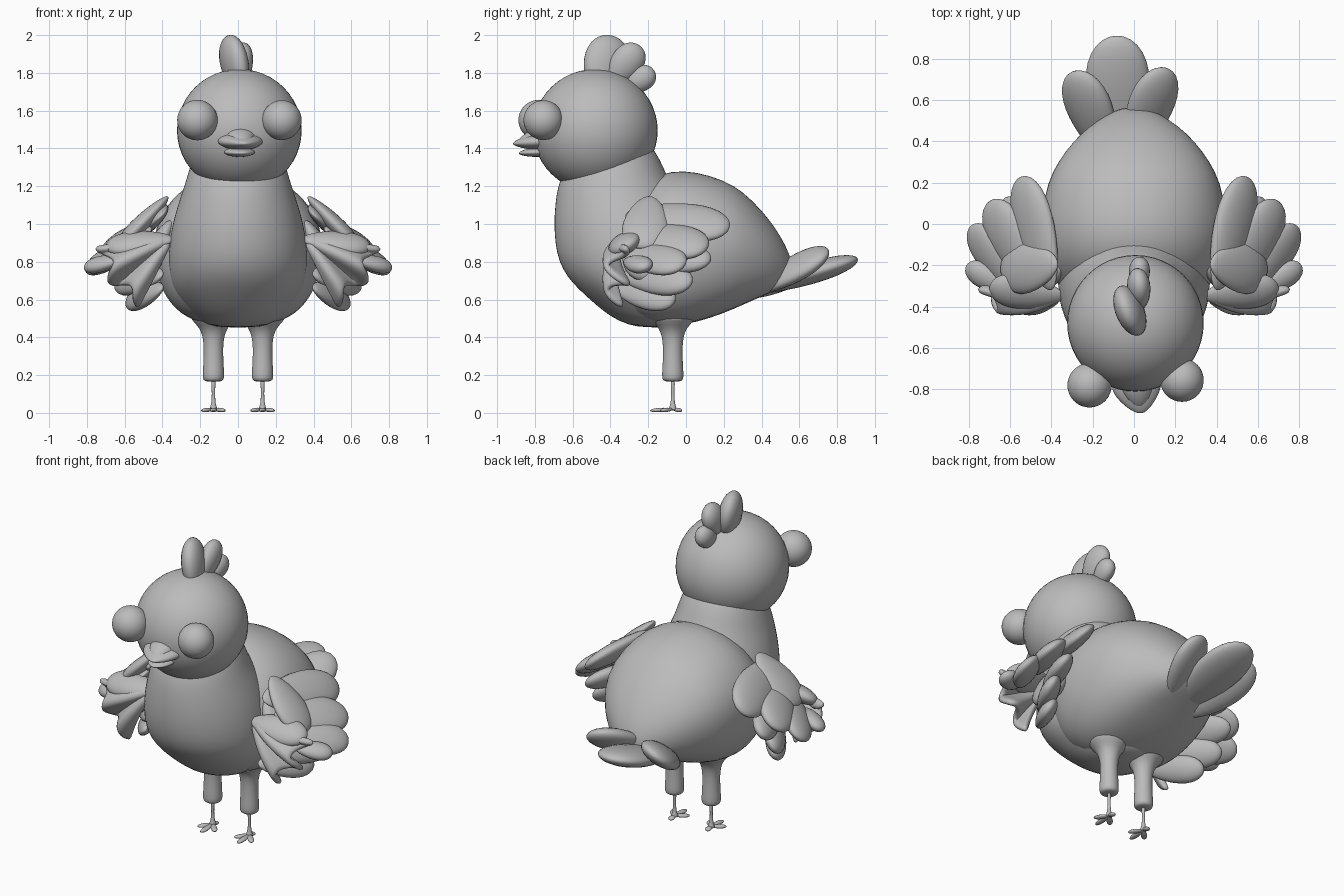
import bpy, bmesh
from math import sin, cos, pi, radians
from mathutils import Vector, Matrix

if "Cube" in bpy.data.objects:
    bpy.data.objects.remove(bpy.data.objects["Cube"])

grey = bpy.data.materials.new("plain grey")
grey.use_nodes = True
colour = (0.5, 0.5, 0.5, 1)
grey.diffuse_color = colour
grey.node_tree.nodes["Principled BSDF"].inputs["Base Color"].default_value = colour


def finish(name, bm, subdivide=0):
    bmesh.ops.recalc_face_normals(bm, faces=bm.faces)
    for face in bm.faces:
        face.smooth = True
    mesh = bpy.data.meshes.new(name)
    bm.to_mesh(mesh)
    bm.free()
    mesh.materials.append(grey)
    obj = bpy.data.objects.new(name, mesh)
    bpy.context.collection.objects.link(obj)
    if subdivide:
        mod = obj.modifiers.new("smooth", 'SUBSURF')
        mod.levels = mod.render_levels = subdivide
    return obj


def ball(name, centre, size):
    bm = bmesh.new()
    bmesh.ops.create_uvsphere(bm, u_segments=48, v_segments=24, radius=1)
    bm.transform(Matrix.Translation(centre) @ Matrix.Diagonal((*size, 1)))
    return finish(name, bm)


def feather(name, base, tip, half_width, half_thick, normal, taper=0.25):
    """Flattened teardrop running from base to tip, facing along normal."""
    base, tip = Vector(base), Vector(tip)
    along = (tip - base).normalized()
    across = Vector(normal).cross(along).normalized()
    up = along.cross(across)
    bm = bmesh.new()
    bmesh.ops.create_uvsphere(bm, u_segments=24, v_segments=16, radius=1)
    half = (tip - base).length / 2
    middle = (base + tip) / 2
    for v in bm.verts:
        x, y, z = v.co
        k = 1 + taper * z
        v.co = middle + across * x * half_width * k + up * y * half_thick * k + along * z * half
    return finish(name, bm)


def skin(name, loops, subdivide=1):
    """Join equal loops of points into a capped, smoothed tube."""
    bm = bmesh.new()
    loops = [[bm.verts.new(p) for p in loop] for loop in loops]
    sides = len(loops[0])
    for low, high in zip(loops, loops[1:]):
        for i in range(sides):
            j = (i + 1) % sides
            bm.faces.new((low[i], low[j], high[j], high[i]))
    bm.faces.new(loops[0])
    bm.faces.new(loops[-1])
    return finish(name, bm, subdivide)


def loft(name, rings, sides=24):
    """Stack of level ellipses: centre x, front y, back y, half width, z."""
    turns = [2 * pi * i / sides for i in range(sides)]
    return skin(name, [[(cx + w * cos(a), (f + b) / 2 + (b - f) / 2 * sin(a), z) for a in turns]
                       for cx, f, b, w, z in rings])


def rear_section(y, width, bottom, top, sides=32):
    """Upright cross-section, rounded above and fuller below."""
    points = []
    for i in range(sides):
        a = 2 * pi * i / sides
        c, s = cos(a), sin(a)
        if s < 0:
            c = abs(c) ** 0.65 * (1 if c > 0 else -1)
        points.append((width * c, y, (bottom + top) / 2 + (top - bottom) / 2 * s))
    return points


# Chest and neck rising into the head
chest_rings = [(-.25, -.02, .12, .45), (-.36, .05, .20, .485), (-.44, .08, .26, .54),
               (-.51, .10, .31, .60), (-.575, .10, .345, .66), (-.63, .10, .36, .72),
               (-.675, .10, .37, .80), (-.695, .08, .365, .90), (-.70, .05, .348, 1.0),
               (-.695, .0, .32, 1.1), (-.68, -.07, .285, 1.2), (-.655, -.10, .268, 1.26),
               (-.63, -.12, .255, 1.30), (-.60, -.15, .23, 1.37), (-.56, -.25, .18, 1.5)]
loft("chest", [(0, f, b, w, z) for f, b, w, z in chest_rings], 32)

# Broad rear body narrowing to the tail
rear_rings = [(-.42, .24, .62, .95), (-.32, .36, .52, 1.12), (-.2, .425, .465, 1.24),
              (-.08, .45, .455, 1.285), (.05, .45, .475, 1.28), (.2, .42, .525, 1.235),
              (.3, .37, .57, 1.175), (.4, .295, .615, 1.075), (.47, .22, .645, .985),
              (.53, .13, .675, .885), (.565, .05, .70, .79)]
skin("rear_body", [rear_section(*ring) for ring in rear_rings])

# Head, bulging eyes and beak
ball("head", (.007, -.48, 1.495), (.33, .33, .325))
ball("right_eye", (-.215, -.78, 1.55), (.107,) * 3)
ball("left_eye", (.232, -.755, 1.55), (.105,) * 3)
feather("upper_beak", (.0, -.70, 1.445), (.037, -.915, 1.425), .112, .042, (0, 0, 1), -.4)
feather("upper_beak_ridge", (.005, -.71, 1.475), (.03, -.89, 1.43), .075, .05, (0, 0, 1), -.35)
feather("lower_beak", (.0, -.70, 1.385), (.02, -.885, 1.375), .08, .025, (0, 0, 1), -.2)

# Comb of three lobes
feather("front_comb", (.02, -.46, 1.70), (-.055, -.385, 1.995), .125, .066, (1, .35, .1), .1)
feather("middle_comb", (.02, -.40, 1.74), (.025, -.245, 1.945), .085, .055, (1, .2, 0), .2)
feather("back_comb", (.02, -.32, 1.71), (.03, -.17, 1.815), .065, .05, (1, 0, 0), .2)

# Tail fan
feather("middle_tail_feather", (-.07, .34, .64), (-.085, .91, .815), .15, .055, (0, -.3, 1))
feather("right_tail_feather", (-.13, .32, .62), (-.28, .74, .83), .12, .055, (-.5, -.4, 1))
feather("left_tail_feather", (.0, .34, .64), (.145, .755, .855), .12, .055, (.5, -.4, 1))

# Wing feathers on the model's left: base, tip, half width, half thickness, normal
wing = [((.40, -.32, 1.05), (.545, .23, .98), .125, .05, (.75, 0, .7)),
        ((.47, -.30, .96), (.70, .11, .87), .12, .05, (.6, -.2, .75)),
        ((.55, -.33, .86), (.79, -.01, .78), .10, .045, (.6, -.3, .7)),
        ((.42, -.30, .83), (.62, .13, .81), .09, .05, (.7, -.2, .6)),
        ((.40, -.34, .73), (.64, .03, .69), .09, .05, (.8, -.3, .5)),
        ((.40, -.37, .66), (.58, -.06, .59), .08, .045, (.8, -.3, .5)),
        ((.34, -.35, .92), (.70, -.31, .88), .09, .05, (0, -.6, 1)),
        ((.37, -.19, 1.145), (.64, -.23, .87), .12, .045, (.75, 0, .7)),
        ((.35, -.20, 1.02), (.52, -.22, .70), .12, .06, (1, 0, .4)),
        ((.62, -.32, .81), (.81, -.20, .77), .06, .04, (.2, -.4, 1))]


def ruffle(name, side):
    """Pleated fan hanging across the front of the wing."""
    bm = bmesh.new()
    steps, rows = 24, 6
    grid = []
    for i in range(steps + 1):
        t = i / steps
        angle = radians(-6 - 58 * t)
        reach = .35 + .04 * cos(t * 4 * pi)
        row = []
        for j in range(rows + 1):
            u = j / rows
            r = .02 + reach * u
            y = -.36 - .03 * sin(pi * u) + .06 * u * sin(t * 4 * pi + .6)
            row.append(bm.verts.new((side * (.355 + r * cos(angle)), y, .92 + r * sin(angle))))
        grid.append(row)
    for a, b in zip(grid, grid[1:]):
        for j in range(rows):
            bm.faces.new((a[j], a[j + 1], b[j + 1], b[j]))
    obj = finish(name, bm)
    thick = obj.modifiers.new("thickness", 'SOLIDIFY')
    thick.thickness, thick.offset = .04, 0
    soft = obj.modifiers.new("smooth", 'SUBSURF')
    soft.levels = soft.render_levels = 1


leg_rings = [(.035, .165), (.055, .172), (.058, .20), (.053, .27), (.051, .35),
             (.058, .41), (.075, .45), (.11, .485), (.15, .54)]
shank_rings = [(.03, .012), (.016, .03), (.009, .07), (.009, .13), (.014, .18)]
toes = [(-.062, -.135), (0, -.19), (.062, -.135), (0, -.02)]

for label, side in (("left", 1), ("right", -1)):
    def flip(p):
        return (p[0] * side, p[1], p[2])

    # Wing
    for n, (base, tip, width, thick, normal) in enumerate(wing, 1):
        feather(f"{label}_wing_feather_{n}", flip(base), flip(tip), width, thick, flip(normal))
    ruffle(f"{label}_wing_ruffle", side)

    # Leg, shank and toes
    x, y = side * .13, -.07
    loft(f"{label}_leg", [(x, y - r, y + r, r, z) for r, z in leg_rings])
    loft(f"{label}_shank", [(x, y - r, y + r, r, z) for r, z in shank_rings], 12)
    for n, (dx, ty) in enumerate(toes, 1):
        feather(f"{label}_toe_{n}", (x, y, .02), (x + dx, ty, .012), .018, .011, (0, 0, 1), .15)
